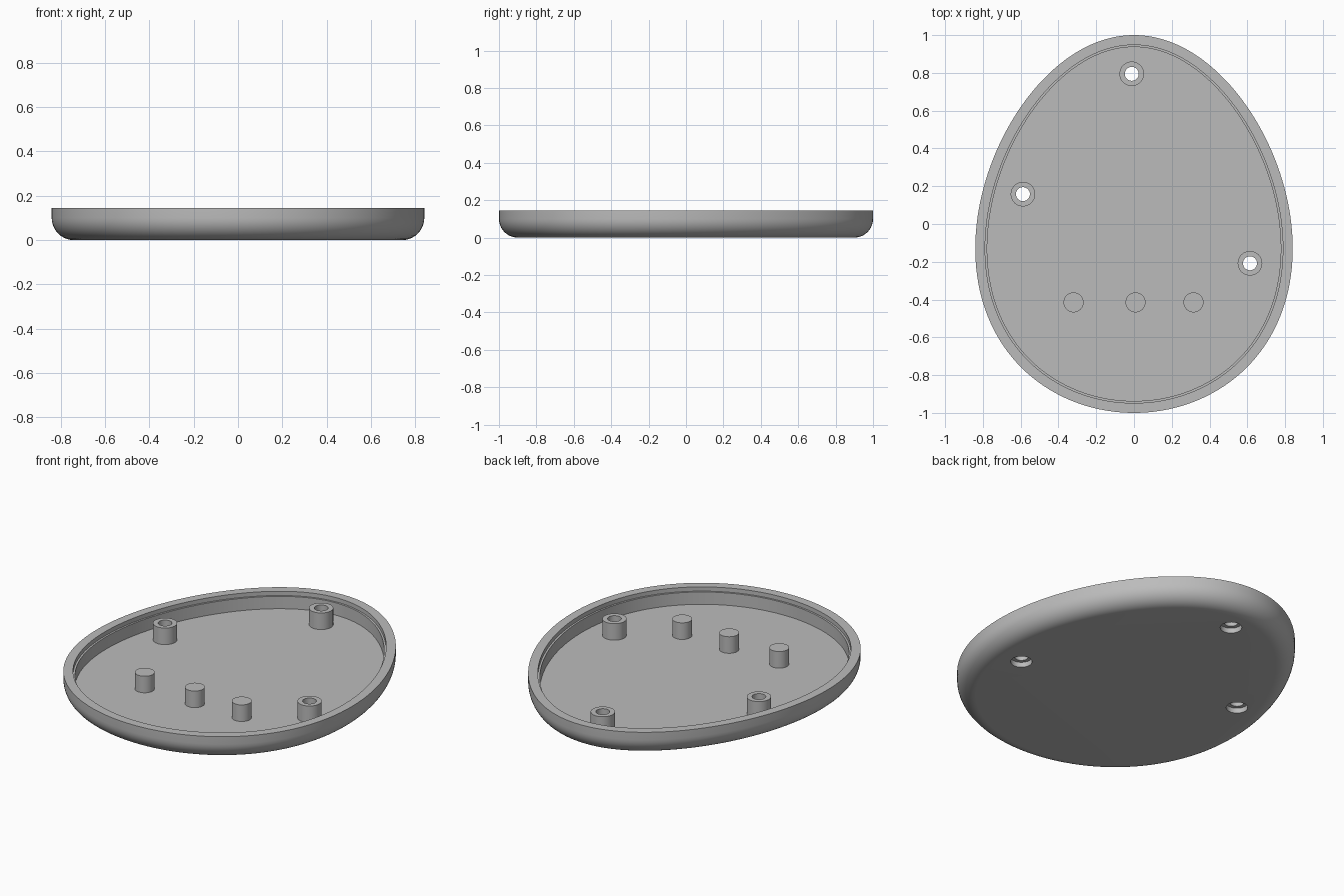
import bpy, bmesh, math
from mathutils import Vector

cube = bpy.data.objects.get("Cube")
if cube:
    bpy.data.objects.remove(cube, do_unlink=True)

grey = bpy.data.materials.new("plain_grey")
grey.use_nodes = True
colour = (0.5, 0.5, 0.5, 1)
grey.diffuse_color = colour
grey.node_tree.nodes["Principled BSDF"].inputs["Base Color"].default_value = colour

HEIGHT, FLOOR, BORE = 0.145, 0.047, 0.03
HOLE_R = 0.037


def egg(inset, z, n=160):
    """Egg outline moved inwards by a constant distance."""
    def point(t):
        y = math.sin(t)
        return Vector((0.833 * math.cos(t) * (1 - 0.134 * y), y, z))
    ring = []
    for i in range(n):
        t = math.tau * i / n
        d = (point(t + 0.001) - point(t - 0.001)).normalized()
        ring.append(point(t) + Vector((-d.y, d.x, 0)) * inset)
    return ring


def circle(x, y, r, z, n=40):
    return [Vector((x + r * math.cos(math.tau * i / n),
                    y + r * math.sin(math.tau * i / n), z)) for i in range(n)]


def loft(name, rings, cap_start=True, cap_end=True):
    """Skin a stack of rings into one object."""
    bm = bmesh.new()
    loops = [[bm.verts.new(p) for p in ring] for ring in rings]
    for a, b in zip(loops, loops[1:]):
        for i in range(len(a)):
            j = (i + 1) % len(a)
            bm.faces.new((a[i], a[j], b[j], b[i]))
    if cap_start:
        bm.faces.new(loops[0][::-1])
    if cap_end:
        bm.faces.new(loops[-1])
    mesh = bpy.data.meshes.new(name)
    bm.to_mesh(mesh)
    bm.free()
    mesh.materials.append(grey)
    obj = bpy.data.objects.new(name, mesh)
    bpy.context.collection.objects.link(obj)
    return obj


def smooth(obj):
    bpy.ops.object.select_all(action='DESELECT')
    obj.select_set(True)
    bpy.context.view_layer.objects.active = obj
    bpy.ops.object.shade_smooth_by_angle(angle=math.radians(30))


# Tray: rounded underside, rim, stepped inner lip and floor
R = 0.1
profile = [(R * (1 - math.sin(a)), R * (1 - math.cos(a)))
           for a in (math.pi / 2 * i / 10 for i in range(11))]
profile += [(0, HEIGHT), (0.052, HEIGHT), (0.052, 0.12),
            (0.063, 0.12), (0.063, FLOOR)]
tray = loft("tray", [egg(inset, z) for inset, z in profile])

# Screw posts, with counterbored holes cut through the floor
posts = [(-0.588, 0.158), (0.614, -0.208), (-0.012, 0.795)]
for k, (x, y) in enumerate(posts):
    cutter = loft("hole_cutter", [circle(x, y, r, z) for r, z in (
        (0.058, -0.05), (0.058, BORE), (HOLE_R, BORE), (HOLE_R, 0.1))])
    cutter.hide_render = True
    mod = tray.modifiers.new("hole", 'BOOLEAN')
    mod.operation, mod.solver, mod.object = 'DIFFERENCE', 'EXACT', cutter
    bpy.context.view_layer.objects.active = tray
    bpy.ops.object.modifier_apply(modifier=mod.name)
    bpy.data.objects.remove(cutter, do_unlink=True)
    smooth(loft(f"screw_post_{k + 1}", [circle(x, y, r, z) for r, z in (
        (0.065, FLOOR), (0.065, HEIGHT), (HOLE_R, HEIGHT), (HOLE_R, FLOOR))],
        False, False))
smooth(tray)

# Solid support pins
for k, x in enumerate((-0.32, 0.008, 0.315)):
    smooth(loft(f"support_pin_{k + 1}",
                [circle(x, -0.415, 0.053, z) for z in (FLOOR - 0.01, HEIGHT)]))
